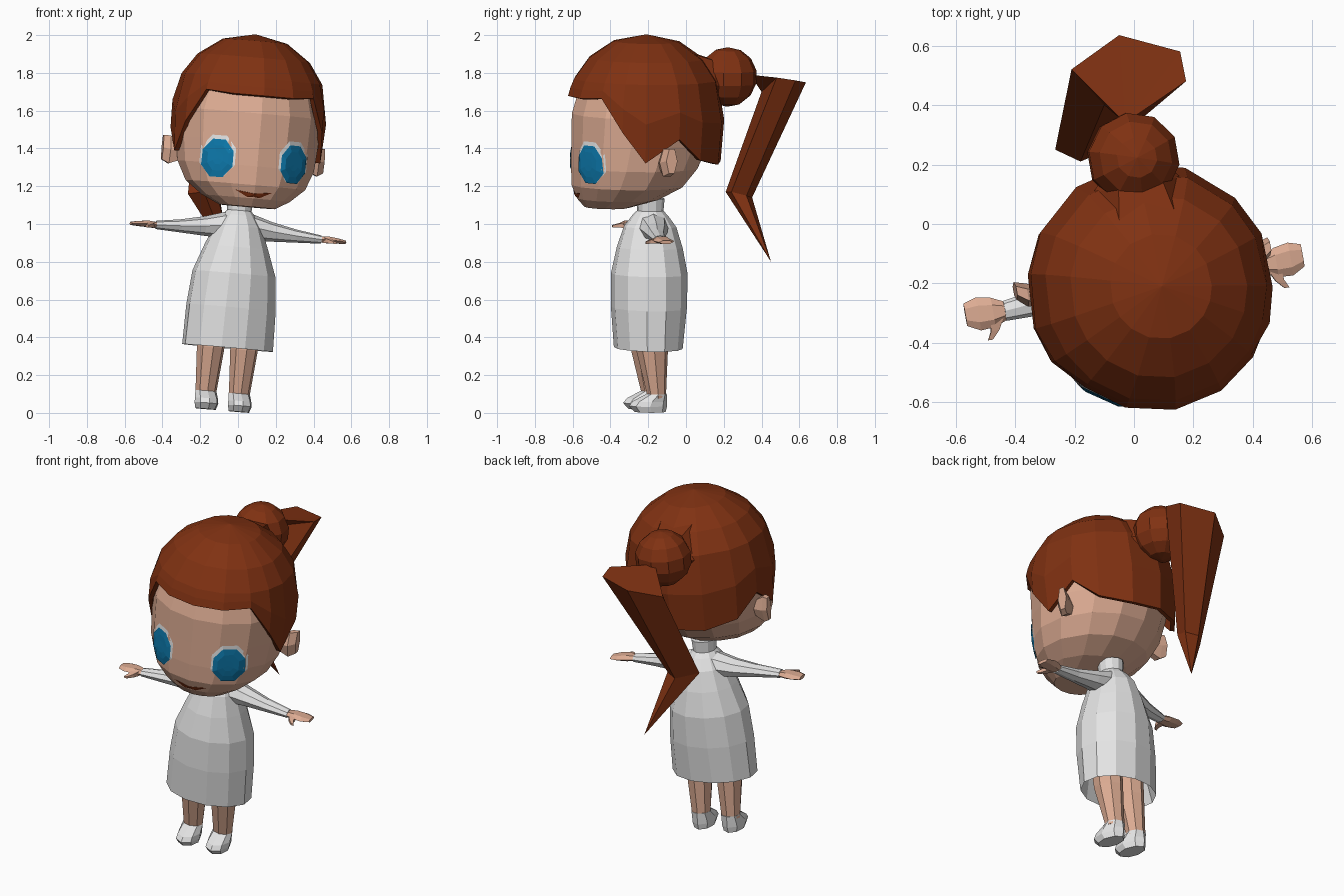
import bpy, bmesh, math
from mathutils import Matrix, Vector
from mathutils.bvhtree import BVHTree

if "Cube" in bpy.data.objects:
    bpy.data.objects.remove(bpy.data.objects["Cube"])


def material(name, rgb):
    m = bpy.data.materials.new(name)
    m.diffuse_color = (*rgb, 1)
    m.use_nodes = True
    m.node_tree.nodes["Principled BSDF"].inputs["Base Color"].default_value = m.diffuse_color
    return m


HAIR = material("auburn", (0.215, 0.031, 0.006))
SKIN = material("skin", (0.72, 0.41, 0.29))
CLOTH = material("off_white", (0.78, 0.78, 0.78))
BLUE = material("iris_blue", (0.004, 0.19, 0.41))

# The whole figure is turned and leans slightly to one side
POSE = (Matrix.Translation((-0.085, -0.2, 0.01))
        @ Matrix.Rotation(math.radians(10), 4, 'Z')
        @ Matrix.Rotation(math.radians(5), 4, 'Y'))


def make(name, verts, faces, mat, pose=POSE, fix=True):
    bm = bmesh.new()
    vs = [bm.verts.new(v) for v in verts]
    for f in faces:
        bm.faces.new([vs[i] for i in f])
    bmesh.ops.remove_doubles(bm, verts=bm.verts, dist=0.0005)
    if fix:
        bmesh.ops.recalc_face_normals(bm, faces=bm.faces)
    bmesh.ops.transform(bm, matrix=pose, verts=bm.verts)
    me = bpy.data.meshes.new(name)
    bm.to_mesh(me)
    bm.free()
    me.materials.append(mat)
    ob = bpy.data.objects.new(name, me)
    bpy.context.collection.objects.link(ob)
    return ob


def loft(rings, caps=True):
    n = len(rings[0])
    verts = [Vector(p) for r in rings for p in r]
    faces = [(k * n + i, k * n + (i + 1) % n, (k + 1) * n + (i + 1) % n, (k + 1) * n + i)
             for k in range(len(rings) - 1) for i in range(n)]
    if caps:
        faces += [tuple(range(n)), tuple(range((len(rings) - 1) * n, len(rings) * n))]
    return verts, faces


def around(half):
    return [math.radians(a) for a in half + [-a for a in reversed(half[1:-1])]]


def level(z, w, front, back, angles, x=0.0):
    # horizontal ring spanning front..back in y and +-w in x
    cy, ry = (front + back) / 2, (back - front) / 2
    return [(x + w * math.sin(a), cy - ry * math.cos(a), z) for a in angles]


def section(x, y, z, ry, rz, n=6):
    # ring across a limb that runs along x
    return [(x, y + ry * math.cos(math.tau * i / n), z + rz * math.sin(math.tau * i / n)) for i in range(n)]


def flip(data, s):
    return [Vector((v[0] * s, v[1], v[2])) for v in data[0]], data[1]


# Head
HEAD_A = around([0, 24, 48, 72, 98, 128, 154, 180])
head = loft([level(z, w, f, b, HEAD_A) for z, w, f, b in (
    (1.085, 0.15, -0.36, -0.12), (1.13, 0.235, -0.40, 0.04), (1.2, 0.32, -0.43, 0.17),
    (1.3, 0.365, -0.435, 0.25), (1.43, 0.38, -0.435, 0.31), (1.58, 0.388, -0.435, 0.35),
    (1.74, 0.34, -0.39, 0.31), (1.86, 0.2, -0.24, 0.18))])
make("head", *head, SKIN)
head_tree = BVHTree.FromPolygons(head[0], head[1])


def on_face(x, z, lift):
    hit = head_tree.ray_cast(Vector((x, -2, z)), Vector((0, 1, 0)))[0]
    return Vector((x, hit.y - lift, z))


def plate(name, outline, mat, lift):
    # thin patch hugging the front of the head
    cx = sum(p[0] for p in outline) / len(outline)
    cz = sum(p[1] for p in outline) / len(outline)
    rings = [[on_face(cx + (x - cx) * t, cz + (z - cz) * t, lift if t < 1 else lift * 0.7)
              for x, z in outline] for t in (1, 0.66, 0.33, 0)]
    v, f = loft(rings, caps=False)
    make(name, v, f, mat, fix=False)


def octagon(cx, cz, rx, rz):
    return [(cx + rx * math.cos(math.tau * (i + 0.5) / 8) / 0.924,
             cz + rz * math.sin(math.tau * (i + 0.5) / 8) / 0.924) for i in range(8)]


# Eyes and mouth
for s, side in ((-1, "left"), (1, "right")):
    plate(side + "_eye_white", octagon(s * 0.203, 1.34, 0.085, 0.108), CLOTH, 0.006)
    plate(side + "_iris", octagon(s * 0.205, 1.327, 0.075, 0.1), BLUE, 0.012)
plate("mouth", [(-0.035, 1.135), (0.035, 1.135), (0.1, 1.168), (0, 1.155), (-0.1, 1.168)], HAIR, 0.006)

# Ears
for s, side in ((-1, "left"), (1, "right")):
    ear = loft([section(0.34, 0.0, 1.35, 0.03, 0.05), section(0.40, 0.01, 1.355, 0.04, 0.085),
                section(0.435, 0.03, 1.365, 0.03, 0.075)])
    make(side + "_ear", *flip(ear, s), SKIN)

# Hair cap: dome columns ending at a hem that drops into side locks and a nape
HALF = [0, 24, 46, 64, 81, 106, 126, 153, 180]
HEMS = [1.675, 1.675, 1.685, 1.51, 1.35, 1.475, 1.36, 1.325, 1.33]
HEM = HEMS + HEMS[-2:0:-1]
HAIR_A = around(HALF)


def hair_point(a, z):
    up = (z - 1.595) / 0.407
    r = math.sqrt(max(0, 1 - up * up)) if up > 0 else 1 - 0.09 * up * up
    return (0.412 * r * math.sin(a), -0.04 - 0.425 * r * math.cos(a), z)


def hair_z(k, hem):
    high = [2.002, 1.965, 1.875, 1.765]
    return high[k] if k < 4 else 1.765 + (hem - 1.765) * (k - 3) / 2


v, f = loft([[hair_point(a, hair_z(k, h)) for a, h in zip(HAIR_A, HEM)] for k in range(6)], caps=False)
f.append(tuple(range(len(HAIR_A))))
cap = make("hair_cap", v, f, HAIR)
shell = cap.modifiers.new("thickness", 'SOLIDIFY')
shell.thickness, shell.offset = 0.025, -1

# Bun and its base
bm = bmesh.new()
bmesh.ops.create_uvsphere(bm, u_segments=10, v_segments=7, radius=0.158)
bm.verts.ensure_lookup_table()
bm.verts.index_update()
make("hair_bun", [v.co + Vector((0, 0.40, 1.775)) for v in bm.verts],
     [[v.index for v in fc.verts] for fc in bm.faces], HAIR)
bm.free()
base = loft([[(r * math.cos(math.tau * i / 6), y, 1.74 + r * math.sin(math.tau * i / 6)) for i in range(6)]
             for y, r in ((0.2, 0.19), (0.31, 0.15), (0.38, 0.09))])
make("bun_base", *base, HAIR)

# Ponytail: fans out of the bun, hangs to a bend, then hooks to a point
tail = loft([
    [(-0.03, 0.34, 1.79)] * 5,
    [(0.175, 0.48, 1.775), (0.155, 0.58, 1.76), (-0.05, 0.635, 1.75), (-0.21, 0.52, 1.71), (-0.1, 0.40, 1.70)],
    [(-0.11, 0.24, 1.17), (-0.1, 0.32, 1.15), (-0.17, 0.35, 1.14), (-0.265, 0.25, 1.16), (-0.18, 0.21, 1.17)],
    [(-0.035, 0.45, 0.8)] * 5], caps=False)
make("ponytail", *tail, HAIR, pose=Matrix())

# Gown with a hollow hem
GOWN_A = [math.tau * (i + 0.5) / 12 for i in range(12)]
gown = loft([level(z, w, -d, d - 0.01, GOWN_A) for z, w, d in (
    (0.5, 0.2, 0.16), (0.335, 0.245, 0.185), (0.55, 0.24, 0.205), (0.73, 0.222, 0.208),
    (0.87, 0.17, 0.18), (0.98, 0.125, 0.145), (1.04, 0.085, 0.1), (1.065, 0.065, 0.075), (1.13, 0.07, 0.08))])
make("gown", *gown, CLOTH)

# Limbs, mirrored
LEG_A = [math.tau * i / 8 for i in range(8)]
for s, side in ((-1, "left"), (1, "right")):
    sleeve = loft([section(0.05, 0.0, 0.985, 0.085, 0.075, 8), section(0.18, -0.005, 0.968, 0.065, 0.052, 8),
                   section(0.31, -0.02, 0.957, 0.045, 0.035, 8), section(0.445, -0.03, 0.95, 0.034, 0.022, 8)])
    make(side + "_sleeve", *flip(sleeve, s), CLOTH)
    hand = loft([section(0.43, -0.03, 0.95, 0.026, 0.016), section(0.485, -0.028, 0.952, 0.05, 0.02),
                 section(0.535, -0.025, 0.95, 0.056, 0.016), section(0.578, -0.02, 0.947, 0.038, 0.01)])
    make(side + "_hand", *flip(hand, s), SKIN)
    thumb = loft([[(x + dx * r, y, z + dz * r) for dx, dz in ((-1, -0.7), (1, -0.7), (1, 0.7), (-1, 0.7))]
                  for x, y, z, r in ((0.475, -0.05, 0.948, 0.022), (0.488, -0.09, 0.943, 0.014),
                                     (0.508, -0.118, 0.938, 0.008))])
    make(side + "_thumb", *flip(thumb, s), SKIN)
    leg = loft([level(z, w, f, b, LEG_A, 0.09) for z, w, f, b in (
        (0.52, 0.08, -0.1, 0.09), (0.33, 0.074, -0.085, 0.085), (0.08, 0.055, -0.02, 0.078))])
    make(side + "_leg", *flip(leg, s), SKIN)
    shoe = loft([level(z, w, f, b, LEG_A, 0.09) for z, w, f, b in (
        (0.003, 0.055, -0.09, 0.078), (0.035, 0.064, -0.12, 0.085),
        (0.06, 0.062, -0.1, 0.085), (0.1, 0.057, -0.025, 0.082))])
    make(side + "_shoe", *flip(shoe, s), CLOTH)
